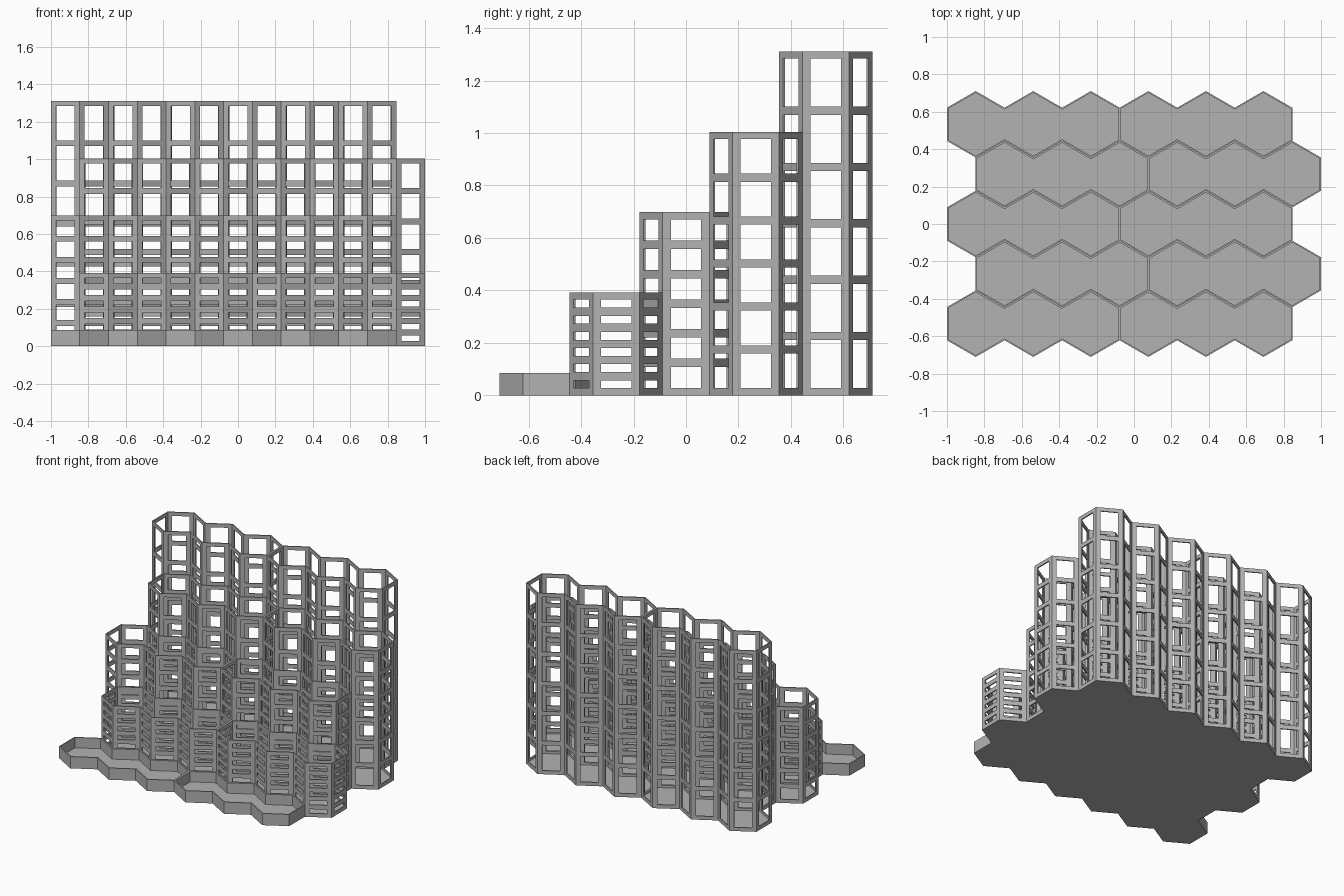
import bpy, bmesh
from mathutils import Vector

cube = bpy.data.objects.get("Cube")
if cube:
    bpy.data.objects.remove(cube, do_unlink=True)

CELL = 2 / 6.5             # hexagon width across flats
R = CELL / 3 ** 0.5        # hexagon side
WALL = 0.008
FLOOR = 0.01
MARGIN, BAR = 0.027, 0.0315   # frame edge and bars between windows
WINDOWS = 6
HALF_WIN = 0.058

grey = bpy.data.materials.new("grey plastic")
grey.use_nodes = True
colour = (0.45, 0.45, 0.45, 1)
grey.diffuse_color = colour
grey.node_tree.nodes["Principled BSDF"].inputs["Base Color"].default_value = colour


def outline(x, y):
    """Counter-clockwise outline of three joined hexagons."""
    front = []
    for i in range(3):
        front += [Vector((x + i * CELL, y - R / 2)),
                  Vector((x + (i + 0.5) * CELL, y - R))]
    front.append(Vector((x + 3 * CELL, y - R / 2)))
    back = [Vector((p.x, 2 * y - p.y)) for p in reversed(front)]
    return front + back


def inward(a, b):
    d = (b - a).normalized()
    return Vector((-d.y, d.x))


def make_bin(name, x, y, height, windowed):
    pts = outline(x, y)
    n = len(pts)
    normals = [inward(pts[i], pts[(i + 1) % n]) for i in range(n)]

    # Columns around the wall: corner, window start, window end
    outer, inner = [], []
    for i, p in enumerate(pts):
        q = pts[(i + 1) % n]
        n0, n1 = normals[i - 1], normals[i]
        outer.append(p)
        inner.append(p + (n0 + n1) * WALL / (1 + n0.dot(n1)))
        if windowed:
            mid, d = (p + q) / 2, (q - p).normalized()
            for s in (-HALF_WIN, HALF_WIN):
                outer.append(mid + d * s)
                inner.append(mid + d * s + n1 * WALL)

    # Levels: base, window bottoms and tops, rim
    levels = [0]
    if windowed:
        win = (height - 2 * MARGIN - (WINDOWS - 1) * BAR) / WINDOWS
        for k in range(WINDOWS):
            z = MARGIN + k * (win + BAR)
            levels += [z, z + win]
    levels.append(height)

    bm = bmesh.new()
    out = [[bm.verts.new((p.x, p.y, z)) for p in outer] for z in levels]
    ins = [[bm.verts.new((p.x, p.y, z or FLOOR)) for p in inner] for z in levels]
    count = len(outer)
    for c in range(count):
        e = (c + 1) % count
        for k in range(len(levels) - 1):
            o = (out[k][c], out[k][e], out[k + 1][e], out[k + 1][c])
            s = (ins[k][c], ins[k][e], ins[k + 1][e], ins[k + 1][c])
            if windowed and c % 3 == 1 and k % 2 == 1:
                for j in range(4):      # window reveal
                    m = (j + 1) % 4
                    bm.faces.new((o[j], s[j], s[m], o[m]))
            else:
                bm.faces.new(o)
                bm.faces.new(s[::-1])
        bm.faces.new((out[-1][c], out[-1][e], ins[-1][e], ins[-1][c]))   # rim
    bm.faces.new(out[0][::-1])     # underside
    bm.faces.new(ins[0])           # floor
    bmesh.ops.recalc_face_normals(bm, faces=bm.faces)
    mesh = bpy.data.meshes.new(name)
    bm.to_mesh(mesh)
    bm.free()
    mesh.materials.append(grey)
    obj = bpy.data.objects.new(name, mesh)
    bpy.context.collection.objects.link(obj)


# Five stepped rows, alternate rows shifted by half a cell, two bins per row
for row in range(5):
    x = -1 + (row % 2) * CELL / 2
    y = (row - 2) * 1.5 * R
    height = 0.085 + row * 0.3065
    kind = "window_bin" if row else "low_tray"
    for side, label in enumerate(("right", "left")):
        make_bin(f"{kind}_{row + 1}_{label}", x + side * 3 * CELL, y, height, row > 0)
